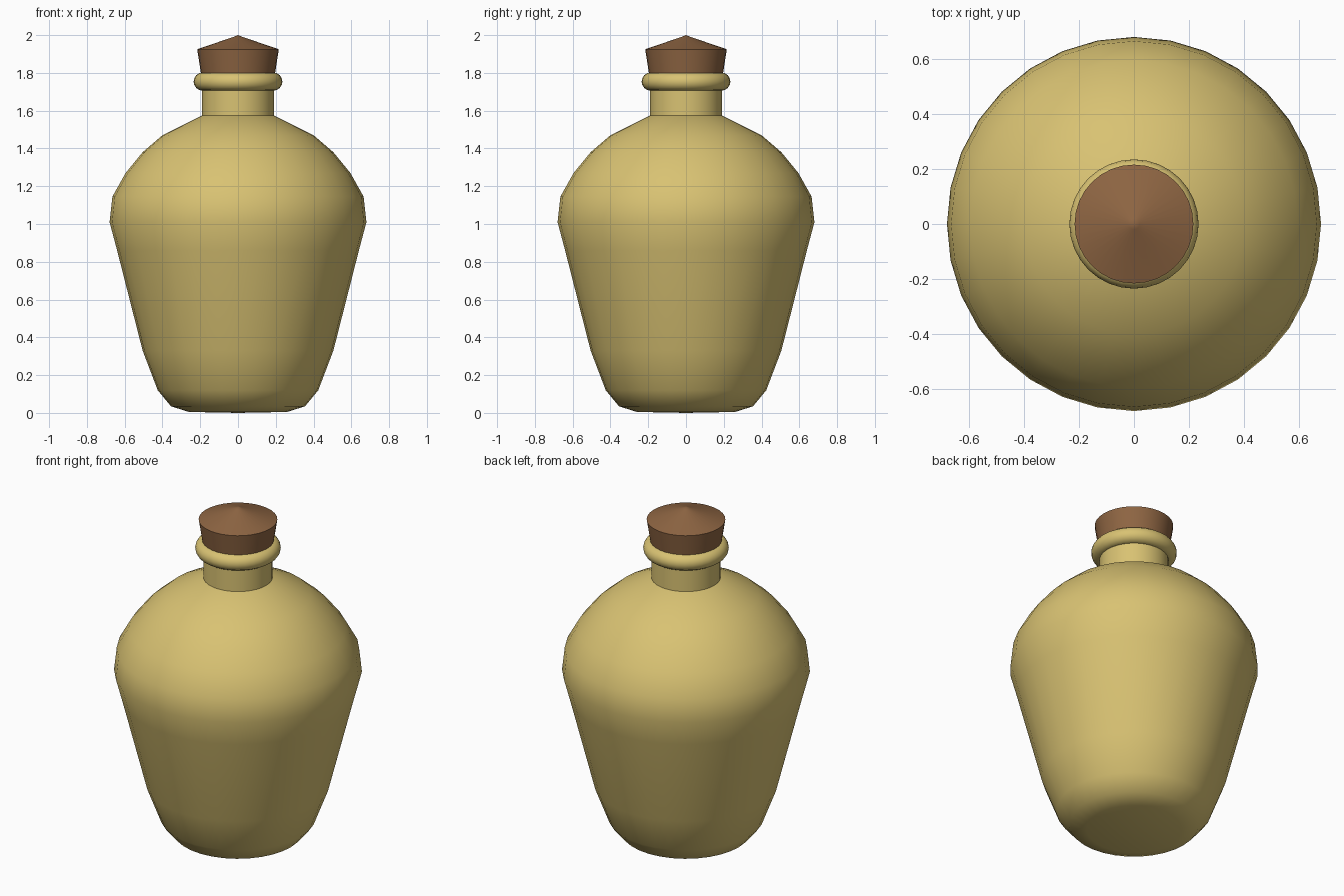
import bpy, bmesh, math

if "Cube" in bpy.data.objects:
    bpy.data.objects.remove(bpy.data.objects["Cube"])

def material(name, rgb):
    m = bpy.data.materials.new(name)
    m.diffuse_color = (*rgb, 1)
    m.use_nodes = True
    m.node_tree.nodes["Principled BSDF"].inputs["Base Color"].default_value = m.diffuse_color
    return m

clay = material("yellow clay", (0.69, 0.54, 0.17))
cork = material("brown cork", (0.27, 0.13, 0.055))

def lathe(name, profile, mat, angle, segs=32):
    """Revolve an (r, z) profile about z; points with r = 0 become poles."""
    bm = bmesh.new()
    rings = []
    for r, z in profile:
        n = 1 if r == 0 else segs
        rings.append([bm.verts.new((r * math.cos(2 * math.pi * i / segs),
                                    r * math.sin(2 * math.pi * i / segs), z))
                      for i in range(n)])
    for a, b in zip(rings, rings[1:]):
        for i in range(segs):
            j = (i + 1) % segs
            quad = [a[i % len(a)], a[j % len(a)], b[j % len(b)], b[i % len(b)]]
            bm.faces.new(list(dict.fromkeys(quad)))
    bmesh.ops.recalc_face_normals(bm, faces=bm.faces[:])
    me = bpy.data.meshes.new(name)
    bm.to_mesh(me)
    bm.free()
    ob = bpy.data.objects.new(name, me)
    bpy.context.collection.objects.link(ob)
    me.materials.append(mat)
    smooth(ob, angle)
    return ob

def smooth(ob, angle):
    bpy.ops.object.select_all(action='DESELECT')
    ob.select_set(True)
    bpy.context.view_layer.objects.active = ob
    bpy.ops.object.shade_smooth_by_angle(angle=math.radians(angle))

# Jar body: rounded foot, tapering belly, domed shoulder
lathe("jar_body", [(0, 0), (0.26, 0.005), (0.355, 0.035), (0.425, 0.12),
                   (0.505, 0.33), (0.64, 0.86), (0.68, 1.01), (0.665, 1.145),
                   (0.595, 1.27), (0.505, 1.38), (0.40, 1.47),
                   (0.19, 1.575), (0, 1.60)], clay, 50)

# Neck
lathe("neck", [(0, 1.55), (0.19, 1.55), (0.19, 1.76), (0, 1.76)], clay, 40)

# Rolled lip
bpy.ops.mesh.primitive_torus_add(major_segments=32, minor_segments=16,
                                 major_radius=0.187, minor_radius=0.048,
                                 location=(0, 0, 1.754))
lip = bpy.context.object
lip.name = "lip"
lip.data.materials.append(clay)
smooth(lip, 60)

# Flared stopper with a shallow conical top
lathe("stopper", [(0, 1.765), (0.191, 1.765), (0.216, 1.925),
                  (0.02, 1.992), (0, 2.0)], cork, 40)
